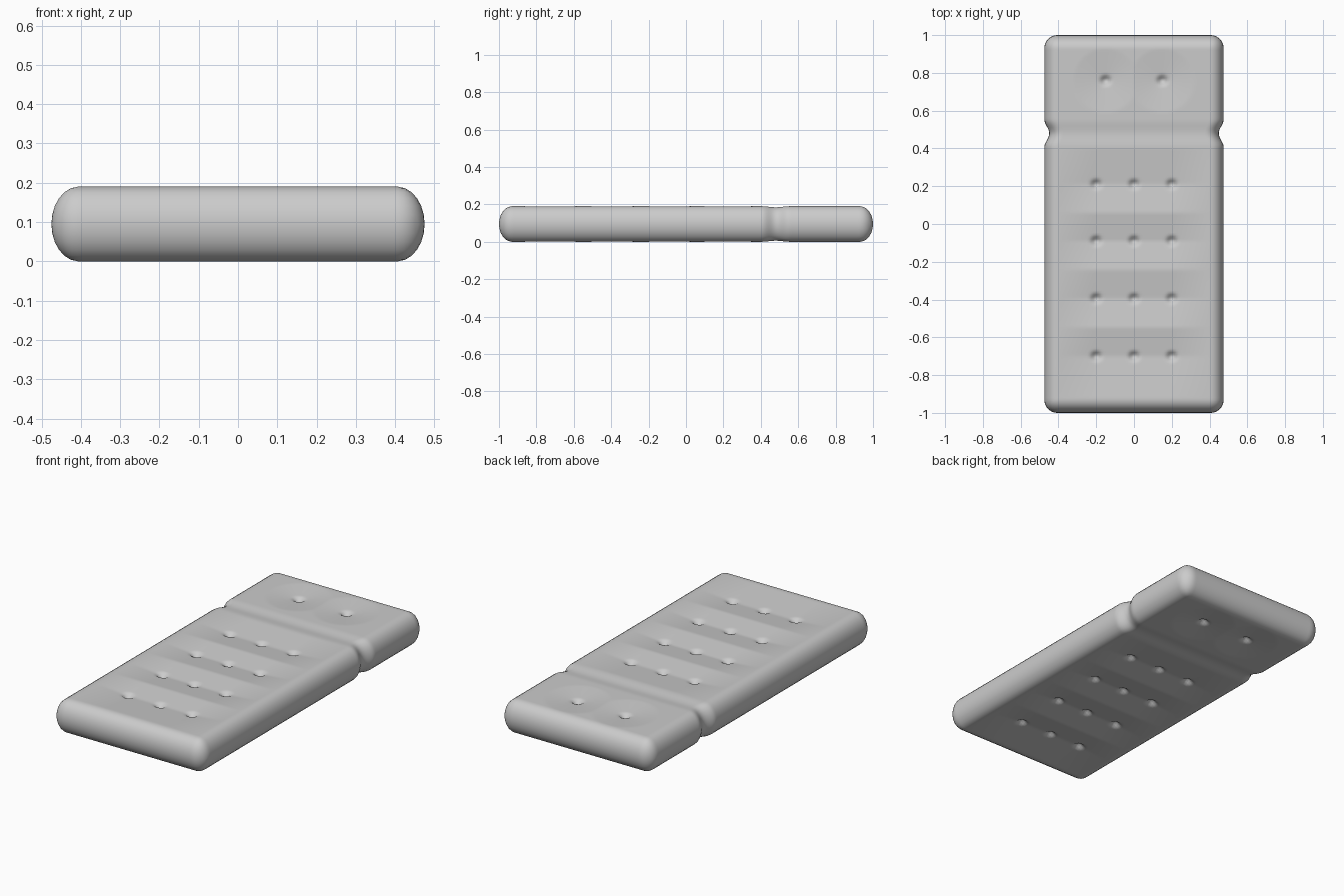
import bpy, bmesh, math

if "Cube" in bpy.data.objects:
    bpy.data.objects.remove(bpy.data.objects["Cube"])

HX, HY, HZ, R = 0.475, 1.0, 0.095, 0.07      # half sizes, rim width
ROWS = (0.21, -0.09, -0.395, -0.70)
BODY = [(x, y) for y in ROWS for x in (-0.2, 0.0, 0.2)]
HEAD = [(-0.15, 0.76), (0.15, 0.76)]


def bump(t):
    """Smooth falloff from 1 at t=0 to 0 at |t|>=1."""
    return 0.5 + 0.5 * math.cos(math.pi * min(1.0, abs(t)))


def rim(x, y):
    """Round the slab edge and corners: flat grid point -> upper half surface."""
    cx = max(-(HX - R), min(HX - R, x))
    cy = max(-(HY - R), min(HY - R, y))
    u, v = (x - cx) / R, (y - cy) / R
    t, length = max(abs(u), abs(v)), math.hypot(u, v)
    if t < 1e-5:
        return x, y, HZ
    s = math.sin(min(t, 1.0) * math.pi / 2) * R / length
    return cx + u * s, cy + v * s, HZ * math.cos(min(t, 1.0) * math.pi / 2)


def depth(x, y):
    """Quilted valleys along the rows plus a small pit at every tuft."""
    d = 0.0
    side = max(0.0, min(1.0, (0.40 - abs(x)) / 0.2))
    for r in ROWS:
        reach = 0.19 if r == ROWS[0] and y > r else 0.15
        if r == ROWS[-1] and y < r:
            reach = 0.22
        d = max(d, 0.018 * side * max(0.0, 1 - abs(y - r) / reach))
    for px, py in HEAD:
        d = max(d, 0.015 * max(0.0, 1 - math.hypot(x - px, y - py) / 0.17))
    for px, py in BODY + HEAD:
        d += 0.022 * bump(math.hypot((x - px) / 0.04, (y - py) / 0.035))
    return d


# Upper half of the cushion
bm = bmesh.new()
bmesh.ops.create_grid(bm, x_segments=84, y_segments=176, size=1.0)
for v in bm.verts:
    x, y, z = rim(v.co.x * HX, v.co.y * HY)
    z -= depth(x, y)
    # Neck groove between body and headrest
    g = bump((y - 0.48) / 0.075)
    v.co = (x * (1 - 0.055 * g), y, z * (1 - 0.06 * g))
for f in bm.faces:
    f.smooth = True
mesh = bpy.data.meshes.new("tufted_cushion")
bm.to_mesh(mesh)
bm.free()

# Mirror to make the underside
cushion = bpy.data.objects.new("tufted_cushion", mesh)
bpy.context.collection.objects.link(cushion)
cushion.location.z = HZ
mirror = cushion.modifiers.new("underside", 'MIRROR')
mirror.use_axis = (False, False, True)
mirror.use_mirror_merge = True
mirror.merge_threshold = 0.0005
